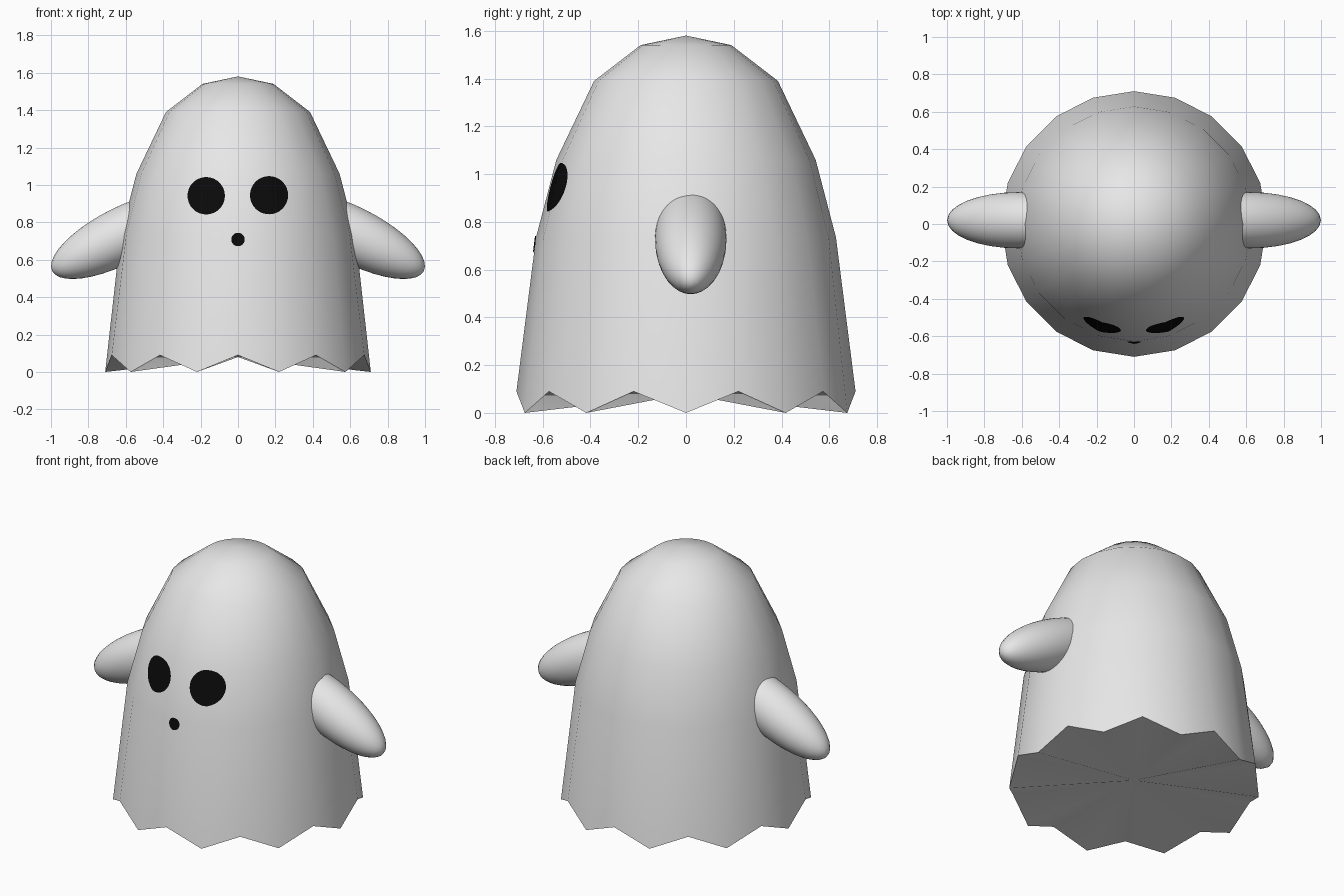
import bpy, bmesh, math
from mathutils import Vector
from mathutils.bvhtree import BVHTree

if "Cube" in bpy.data.objects:
    bpy.data.objects.remove(bpy.data.objects["Cube"])


def material(name, v):
    m = bpy.data.materials.new(name)
    m.diffuse_color = (v, v, v, 1)
    m.use_nodes = True
    m.node_tree.nodes["Principled BSDF"].inputs["Base Color"].default_value = m.diffuse_color
    return m


SHEET = material("sheet white", 0.8)
BLACK = material("eye black", 0.003)


def finish(bm, name, mat, angle=45):
    bmesh.ops.recalc_face_normals(bm, faces=bm.faces)
    me = bpy.data.meshes.new(name)
    bm.to_mesh(me)
    bm.free()
    me.materials.append(mat)
    ob = bpy.data.objects.new(name, me)
    bpy.context.collection.objects.link(ob)
    bpy.ops.object.select_all(action='DESELECT')
    ob.select_set(True)
    bpy.context.view_layer.objects.active = ob
    bpy.ops.object.shade_smooth_by_angle(angle=math.radians(angle))
    return ob


# Body: 20-sided lathe with a zigzag hem and a shallow hollow underneath
N = 20
PROFILE = [(0.71, 0.0), (0.628, 0.735), (0.543, 1.06), (0.385, 1.39), (0.19, 1.54)]
bm = bmesh.new()
rings = []
for k, (r, z) in enumerate(PROFILE):
    ring = []
    for i in range(N):
        a = 2 * math.pi * i / N
        hem = 0.09 if k == 0 and i % 2 == 0 else 0
        ring.append(bm.verts.new((r * math.sin(a), -r * math.cos(a), z + hem)))
    rings.append(ring)
crown = bm.verts.new((0, 0, 1.58))
hollow = bm.verts.new((0, 0, 0.08))
for i in range(N):
    j = (i + 1) % N
    for lo, hi in zip(rings, rings[1:]):
        bm.faces.new((lo[i], lo[j], hi[j], hi[i]))
    bm.faces.new((rings[-1][i], rings[-1][j], crown))
    bm.faces.new((rings[0][j], rings[0][i], hollow))
surface = BVHTree.FromBMesh(bm)
finish(bm, "body", SHEET)

# Arms: drooping stretched spheres, mirrored
for side, name in ((1, "right_arm"), (-1, "left_arm")):
    bm = bmesh.new()
    bmesh.ops.create_uvsphere(bm, u_segments=32, v_segments=20, radius=1)
    arm = finish(bm, name, SHEET, 60)
    arm.scale = (0.418, 0.15, 0.15)
    arm.rotation_euler = (0, side * math.radians(27), 0)
    arm.location = (side * 0.621, 0.02, 0.729)


# Face: thin round patches laid onto the body surface
def patch(name, cx, cz, radius, n_rings, segs=32):
    bm = bmesh.new()

    def put(x, z):
        hit, normal, _, _ = surface.ray_cast(Vector((x, -2, z)), Vector((0, 1, 0)))
        return bm.verts.new(hit + Vector((0, -0.005, 0)))

    centre = put(cx, cz)
    prev = None
    for k in range(1, n_rings + 1):
        r = radius * k / n_rings
        ring = [put(cx + r * math.cos(2 * math.pi * i / segs),
                    cz + r * math.sin(2 * math.pi * i / segs)) for i in range(segs)]
        for i in range(segs):
            j = (i + 1) % segs
            if prev:
                bm.faces.new((prev[i], ring[i], ring[j], prev[j]))
            else:
                bm.faces.new((centre, ring[i], ring[j]))
        prev = ring
    # face outward, toward the front
    bm.normal_update()
    ob = finish(bm, name, BLACK)
    if ob.data.polygons[0].normal.y > 0:
        ob.data.flip_normals()


patch("right_eye", 0.166, 0.945, 0.102, 6)
patch("left_eye", -0.17, 0.942, 0.1, 6)
patch("mouth", 0, 0.708, 0.036, 3)
